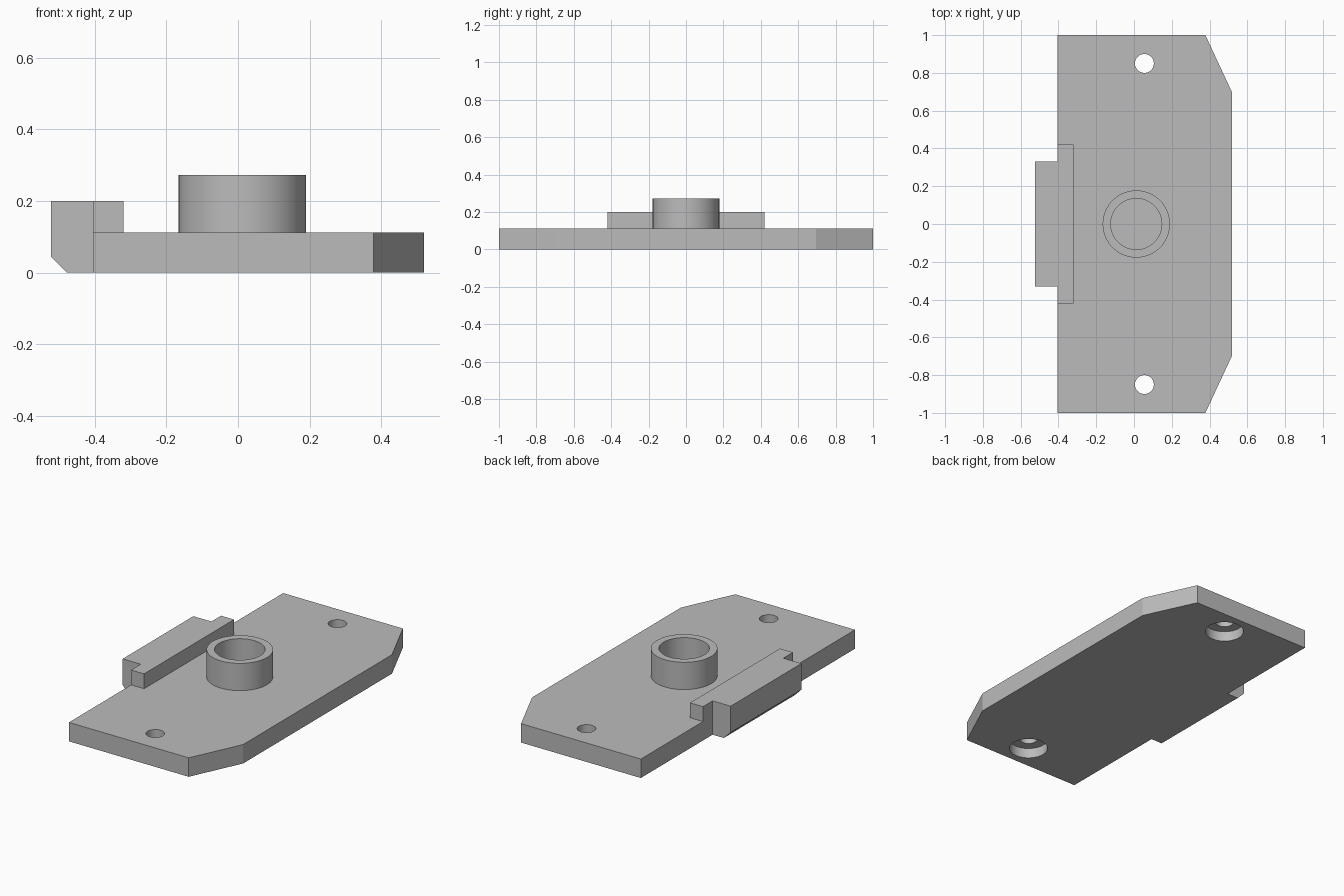
import bpy, bmesh, math

if "Cube" in bpy.data.objects:
    bpy.data.objects.remove(bpy.data.objects["Cube"])

grey = bpy.data.materials.new("light_grey")
grey.diffuse_color = (0.5, 0.5, 0.5, 1)
grey.use_nodes = True
grey.node_tree.nodes["Principled BSDF"].inputs["Base Color"].default_value = grey.diffuse_color


def prism(name, points, start, depth):
    """Extrude a closed 3D outline along one direction."""
    bm = bmesh.new()
    face = bm.faces.new([bm.verts.new([p + s for p, s in zip(pt, start)]) for pt in points])
    new = bmesh.ops.extrude_face_region(bm, geom=[face])["geom"]
    bmesh.ops.translate(bm, vec=depth, verts=[v for v in new if isinstance(v, bmesh.types.BMVert)])
    bmesh.ops.recalc_face_normals(bm, faces=bm.faces)
    mesh = bpy.data.meshes.new(name)
    bm.to_mesh(mesh)
    bm.free()
    obj = bpy.data.objects.new(name, mesh)
    bpy.context.collection.objects.link(obj)
    mesh.materials.append(grey)
    return obj


def cylinder(name, x, y, r, z0, z1):
    ring = [(r * math.cos(a), r * math.sin(a), 0)
            for a in (i * math.tau / 64 for i in range(64))]
    return prism(name, ring, (x, y, z0), (0, 0, z1 - z0))


def cut(obj, cutter):
    mod = obj.modifiers.new("cut", 'BOOLEAN')
    mod.operation, mod.solver, mod.object = 'DIFFERENCE', 'EXACT', cutter
    cutter.hide_render = True
    cutter.hide_viewport = True


def smooth(obj):
    bpy.ops.object.select_all(action='DESELECT')
    obj.select_set(True)
    bpy.context.view_layer.objects.active = obj
    bpy.ops.object.shade_smooth_by_angle(angle=math.radians(20))


TOP = 0.112

# Base plate with two cut-off corners
half = [(-0.405, 1), (0.378, 1), (0.52, 0.695)]
outline = half + [(x, -y) for x, y in reversed(half)]
plate = prism("base_plate", [(x, y, 0) for x, y in outline], (0, 0, 0), (0, 0, TOP))

# Counterbored screw holes
for side in (-1, 1):
    cut(plate, cylinder("screw_hole_cutter", 0.055, side * 0.85, 0.05, -0.1, 0.3))
    cut(plate, cylinder("counterbore_cutter", 0.055, side * 0.85, 0.106, -0.1, 0.06))

# Hollow boss
boss = cylinder("boss", 0.012, 0, 0.178, TOP, 0.273)
cut(boss, cylinder("boss_bore_cutter", 0.012, 0, 0.135, TOP - 0.1, 0.4))

# Bar on the plate edge and the hanging lip with a chamfered foot
prism("edge_bar", [(-0.405, 0, TOP), (-0.32, 0, TOP), (-0.32, 0, 0.2), (-0.405, 0, 0.2)],
      (0, -0.42, 0), (0, 0.84, 0))
prism("edge_lip", [(-0.405, 0, 0), (-0.405, 0, 0.2), (-0.523, 0, 0.2),
                   (-0.523, 0, 0.045), (-0.478, 0, 0)],
      (0, -0.33, 0), (0, 0.66, 0))

# Bake cuts, then shade
for obj in (plate, boss):
    dg = bpy.context.evaluated_depsgraph_get()
    baked = bpy.data.meshes.new_from_object(obj.evaluated_get(dg))
    obj.modifiers.clear()
    obj.data = baked
    smooth(obj)
for obj in [o for o in bpy.data.objects if o.name.split(".")[0].endswith("cutter")]:
    bpy.data.objects.remove(obj)
